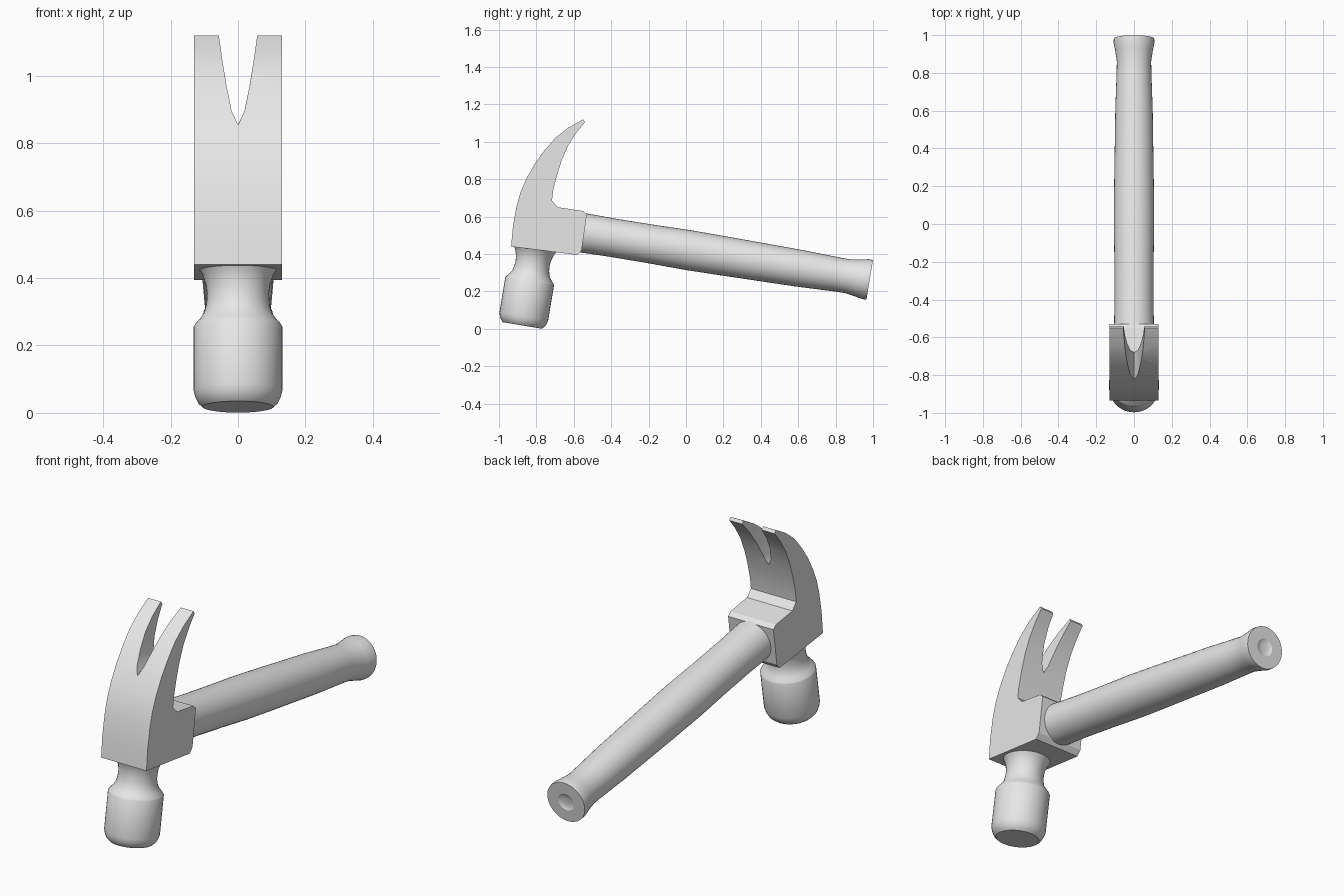
import bpy, bmesh, math
from mathutils import Vector

old = bpy.data.objects.get("Cube")
if old:
    bpy.data.objects.remove(old, do_unlink=True)

grey = bpy.data.materials.new("plain_grey")
grey.use_nodes = True
grey.diffuse_color = (0.8, 0.8, 0.8, 1)
grey.node_tree.nodes["Principled BSDF"].inputs["Base Color"].default_value = (0.8, 0.8, 0.8, 1)


def finish(name, bm):
    bmesh.ops.recalc_face_normals(bm, faces=bm.faces)
    mesh = bpy.data.meshes.new(name)
    bm.to_mesh(mesh)
    bm.free()
    mesh.materials.append(grey)
    obj = bpy.data.objects.new(name, mesh)
    bpy.context.collection.objects.link(obj)
    return obj


def activate(obj):
    bpy.ops.object.select_all(action='DESELECT')
    obj.select_set(True)
    bpy.context.view_layer.objects.active = obj


def smooth(obj, degrees=30):
    activate(obj)
    bpy.ops.object.shade_smooth_by_angle(angle=math.radians(degrees))


def loft(name, ring_a, ring_b):
    """Solid between two matching outlines."""
    bm = bmesh.new()
    a = [bm.verts.new(p) for p in ring_a]
    b = [bm.verts.new(p) for p in ring_b]
    bm.faces.new(a)
    bm.faces.new(b)
    n = len(a)
    for i in range(n):
        j = (i + 1) % n
        bm.faces.new((a[i], a[j], b[j], b[i]))
    return finish(name, bm)


def lathe(name, start, end, profile, sides=36):
    """Turned solid: profile holds (distance, radius) along start to end."""
    bm = bmesh.new()
    rings = []
    for t, r in profile:
        rings.append([bm.verts.new((r * math.cos(math.tau * k / sides),
                                    r * math.sin(math.tau * k / sides), t))
                      for k in range(sides)])
    for lo, hi in zip(rings, rings[1:]):
        for k in range(sides):
            m = (k + 1) % sides
            bm.faces.new((lo[k], lo[m], hi[m], hi[k]))
    bm.faces.new(rings[0])
    bm.faces.new(rings[-1])
    axis = Vector(end) - Vector(start)
    bm.transform(axis.to_track_quat('Z', 'X').to_matrix().to_4x4())
    bmesh.ops.translate(bm, verts=bm.verts, vec=start)
    obj = finish(name, bm)
    smooth(obj)
    return obj


# Head block and curved claw, side profile (y, z)
side = [(-.935, .44), (-.925, .55), (-.905, .66), (-.885, .73), (-.855, .80),
        (-.81, .88), (-.76, .95), (-.70, 1.02), (-.63, 1.075), (-.55, 1.12),
        (-.54, 1.105), (-.585, 1.05), (-.63, .98), (-.665, .90), (-.69, .82),
        (-.71, .74), (-.717, .685), (-.685, .65), (-.55, .63), (-.53, .612),
        (-.558, .42), (-.58, .395)]
W = .13
head = loft("claw_head", [(-W, y, z) for y, z in side], [(W, y, z) for y, z in side])

# Nail slot cut through the claw, slightly wider at the back
half = [(.018, .895), (.032, .97), (.042, 1.04), (.052, 1.13), (.06, 1.2)]
slot = [(0, .855)] + half + [(-x, z) for x, z in reversed(half)]
cutter = loft("slot_cutter", [(x, -1, z) for x, z in slot],
              [(x * 1.15, -.45, z) for x, z in slot])
cutter.hide_render = True
cut = head.modifiers.new("slot", 'BOOLEAN')
cut.operation = 'DIFFERENCE'
cut.solver = 'EXACT'
cut.object = cutter
activate(head)
bpy.ops.object.modifier_apply(modifier=cut.name)
bpy.data.objects.remove(cutter, do_unlink=True)
smooth(head, 25)

# Turned striking face with neck and collar
lathe("striking_face", (0, -.875, .018), (0, -.804, .448),
      [(0, .105), (.012, .118), (.03, .127), (.05, .132), (.24, .132),
       (.247, .128), (.265, .112), (.285, .1), (.31, .094), (.34, .092),
       (.37, .096), (.4, .106), (.42, .12), (.455, .12)])

# Handle with flared butt and shallow end dimple
lathe("handle", (0, -.58, .518), (0, .982, .262),
      [(0, .106), (.2, .103), (.4, .104), (.6, .107), (.8, .105), (1, .102),
       (1.2, .099), (1.4, .092), (1.46, .091), (1.52, .1), (1.56, .108),
       (1.583, .107), (1.583, .045), (1.577, .035), (1.575, .015)])
